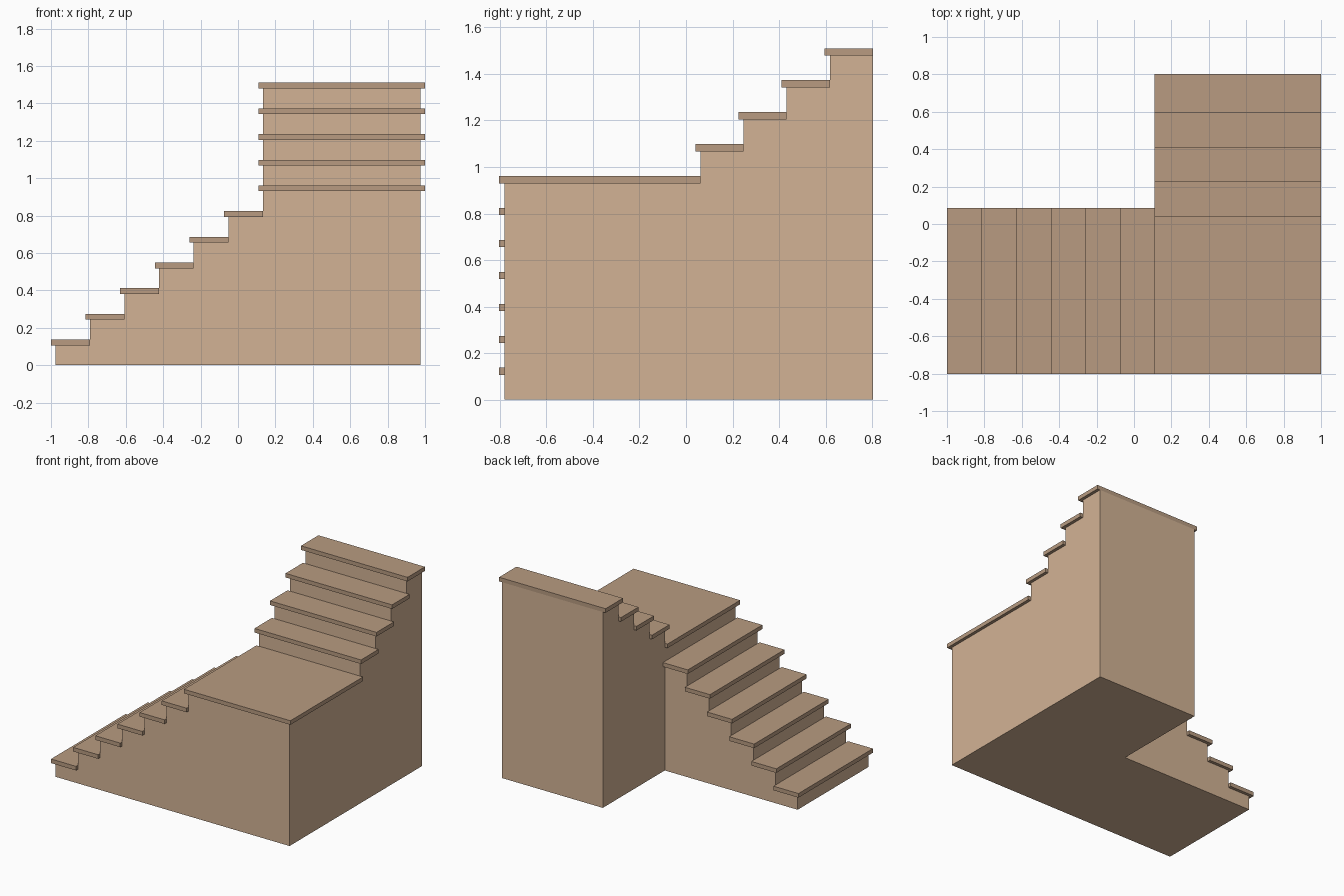
import bpy, bmesh
from mathutils import Vector

if "Cube" in bpy.data.objects:
    bpy.data.objects.remove(bpy.data.objects["Cube"])

RISE, RUN, THICK, NOSE = 0.1373, 0.185, 0.031, 0.023
X0, X1, X2 = -0.977, 0.133, 0.977      # first riser, landing riser, right wall
Y0, Y1, Y2 = -0.780, 0.063, 0.803      # front wall, inner corner, back wall


def material(name, color):
    m = bpy.data.materials.new(name)
    m.diffuse_color = (*color, 1)
    m.use_nodes = True
    m.node_tree.nodes["Principled BSDF"].inputs["Base Color"].default_value = m.diffuse_color
    return m


body_mat = material("tan_body", (0.65, 0.45, 0.30))
tread_mat = material("brown_tread", (0.48, 0.33, 0.22))


def make_object(name, bm, mat):
    bmesh.ops.recalc_face_normals(bm, faces=bm.faces)
    mesh = bpy.data.meshes.new(name)
    bm.to_mesh(mesh)
    bm.free()
    mesh.materials.append(mat)
    ob = bpy.data.objects.new(name, mesh)
    bpy.context.collection.objects.link(ob)
    return ob


def prism(name, points, offset, mat):
    bm = bmesh.new()
    face = bm.faces.new([bm.verts.new(p) for p in points])
    ext = bmesh.ops.extrude_face_region(bm, geom=[face], use_keep_orig=True)
    verts = [v for v in ext["geom"] if isinstance(v, bmesh.types.BMVert)]
    bmesh.ops.translate(bm, verts=verts, vec=Vector(offset))
    return make_object(name, bm, mat)


def tread(name, xa, xb, ya, yb, top):
    pts = [(xa, ya, top - THICK), (xb, ya, top - THICK),
           (xb, yb, top - THICK), (xa, yb, top - THICK)]
    return prism(name, pts, (0, 0, THICK), tread_mat)


def stair_profile(start, first, count):
    """Points climbing from the first riser, ending at the last step's back."""
    pts = []
    for i in range(count):
        z = (first + i) * RISE - THICK
        pts += [(start + i * RUN, z), (start + (i + 1) * RUN, z)]
    return pts


# Upper flight and landing body
landing_z = 7 * RISE - THICK
prof = [(Y0, 0), (Y0, landing_z), (Y1, landing_z)] + stair_profile(Y1, 8, 4) + [(Y2, 0)]
body = prism("stair_body", [(X1, y, z) for y, z in prof], (X2 - X1, 0, 0), body_mat)

# Lower flight body, run into the landing and merged with it
prof = [(X0, 0)] + stair_profile(X0, 1, 6)
prof[-1] = (X1 + 0.3, prof[-1][1])
prof.append((X1 + 0.3, 0))
lower = prism("lower_flight", [(x, Y0, z) for x, z in prof], (0, Y1 - Y0, 0), body_mat)
mod = body.modifiers.new("merge", "BOOLEAN")
mod.operation, mod.solver, mod.object = "UNION", "EXACT", lower
bpy.context.view_layer.objects.active = body
bpy.ops.object.modifier_apply(modifier=mod.name)
bpy.data.objects.remove(lower)

# Lower treads overhang the front and both sides
for i in range(6):
    x = X0 + i * RUN
    tread(f"lower_tread_{i + 1}", x - NOSE, x + RUN, Y0 - NOSE, Y1 + NOSE, (i + 1) * RISE)

# Landing slab
tread("landing", X1 - NOSE, X2 + NOSE, Y0 - NOSE, Y1, 7 * RISE)

# Upper treads
for i in range(4):
    y = Y1 + i * RUN
    tread(f"upper_tread_{i + 1}", X1 - NOSE, X2 + NOSE, y - NOSE, y + RUN, (i + 8) * RISE)
